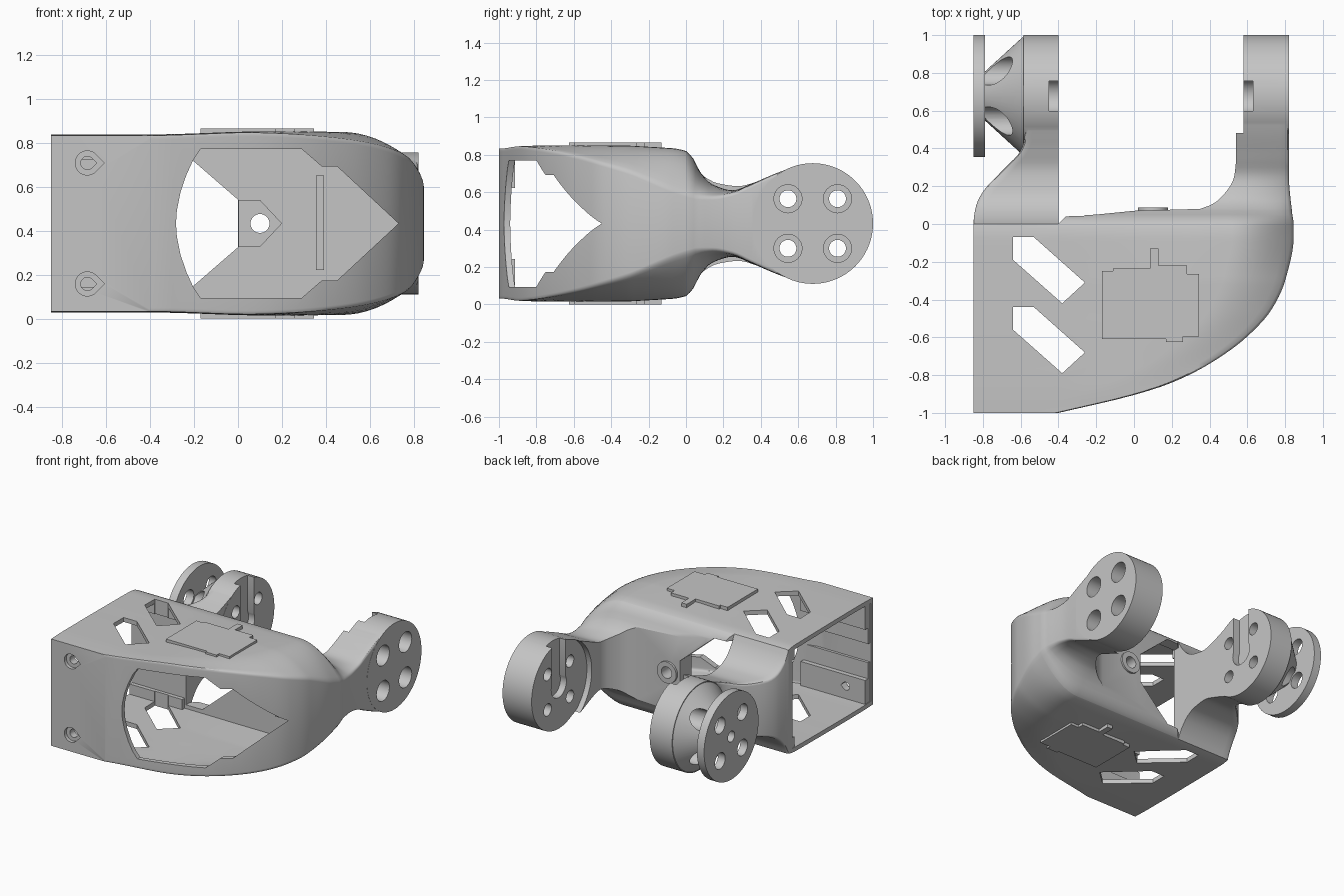
import bpy, bmesh, math
from mathutils import Matrix

cube = bpy.data.objects.get("Cube")
if cube:
    bpy.data.objects.remove(cube, do_unlink=True)

ZC = 0.4325             # mid height, the model is symmetric about it
HUB_Y, HUB_R = 0.6775, 0.3225

grey = bpy.data.materials.new("plain grey")
grey.use_nodes = True
grey.diffuse_color = (0.56, 0.56, 0.56, 1)
grey.node_tree.nodes["Principled BSDF"].inputs["Base Color"].default_value = (0.56, 0.56, 0.56, 1)


def make(name, bm):
    bmesh.ops.recalc_face_normals(bm, faces=bm.faces)
    mesh = bpy.data.meshes.new(name)
    bm.to_mesh(mesh)
    bm.free()
    mesh.materials.append(grey)
    ob = bpy.data.objects.new(name, mesh)
    bpy.context.collection.objects.link(ob)
    return ob


def prism(name, pts, axis, lo, hi):
    """Extrude a 2D outline along an axis from lo to hi."""
    place = {"x": lambda p, d: (d, p[0], p[1]),
             "y": lambda p, d: (p[0], d, p[1]),
             "z": lambda p, d: (p[0], p[1], d)}[axis]
    bm = bmesh.new()
    a = [bm.verts.new(place(p, lo)) for p in pts]
    b = [bm.verts.new(place(p, hi)) for p in pts]
    bm.faces.new(a)
    bm.faces.new(b)
    for i in range(len(pts)):
        j = (i + 1) % len(pts)
        bm.faces.new((a[i], a[j], b[j], b[i]))
    return make(name, bm)


def circle(u, v, r, n=40):
    return [(u + r * math.cos(2 * math.pi * i / n), v + r * math.sin(2 * math.pi * i / n)) for i in range(n)]


def teardrop(u, v, r, n=20):
    arc = [math.radians(45 + 270 * i / n) for i in range(n + 1)]
    return [(u + r * math.cos(a), v + r * math.sin(a)) for a in arc] + [(u + r * 1.414, v)]


def box(name, x, y, z):
    return prism(name, [(x[0], y[0]), (x[1], y[0]), (x[1], y[1]), (x[0], y[1])], "z", *z)


def mirrored(half):
    """Close a half outline, given above mid height, by mirroring it below."""
    return [(x, ZC + z) for x, z in half] + [(x, ZC - z) for x, z in reversed(half) if z]


def combine(target, other, mode="DIFFERENCE"):
    mod = target.modifiers.new(mode.lower(), "BOOLEAN")
    mod.operation, mod.object, mod.solver = mode, other, "EXACT"
    bpy.context.view_layer.objects.active = target
    bpy.ops.object.modifier_apply(modifier=mod.name)
    bpy.data.objects.remove(other, do_unlink=True)


def resample(rows, step=0.025):
    """Monotone smooth interpolation of station rows along y."""
    n = len(rows)
    sec = [[(q - p) / (b[0] - a[0]) for p, q in zip(a, b)] for a, b in zip(rows, rows[1:])]
    tan = [sec[0]] + [[2 * p * q / (p + q) if p * q > 0 else 0 for p, q in zip(a, b)]
                      for a, b in zip(sec, sec[1:])] + [sec[-1]]
    out = []
    for k in range(n - 1):
        h = rows[k + 1][0] - rows[k][0]
        m = max(1, math.ceil(h / step))
        for i in range(m):
            t = i / m
            row = [p * (1 + 2 * t) * (1 - t) ** 2 + q * t * t * (3 - 2 * t)
                   + h * (u * t * (1 - t) ** 2 - v * t * t * (1 - t))
                   for p, q, u, v in zip(rows[k], rows[k + 1], tan[k], tan[k + 1])]
            out.append([rows[k][0] + h * t] + row[1:])
    return out + [list(rows[-1])]


def crown(x, y):
    """Slight bulge of the top and bottom towards the middle of the body."""
    t = min(max((x + .4) / .5, 0), 1)
    return .014 * t * t * (3 - 2 * t) * min(max(-y / .3, 0), 1)


def loft(name, rows, w=0.33, r=0.018):
    """Rows are y, inner x, outer x, inner half height, outer half height."""
    bm = bmesh.new()
    rings = []
    for y, xi, xo, hi, ho in resample(rows):
        width = abs(xo - xi)
        s = 1 if xo > xi else -1
        far = min(w, width)
        ds = [0, 0.1 * r, 0.4 * r, r] + [r + (far - r) * i / 8 for i in range(1, 8)]
        ds += [far * .99 + (width - far * .99) * i / 6 for i in range(7)]
        top = []
        for d in ds:
            x = xo - s * d
            h = hi + (ho - hi) * (1 - min(d / w, 1)) ** 2 + crown(x, y)
            if d < r:
                h -= r - math.sqrt(r * r - (r - d) ** 2)
            top.append((x, h))
        rings.append([bm.verts.new((x, y, ZC + h)) for x, h in top]
                     + [bm.verts.new((x, y, ZC - h)) for x, h in reversed(top)])
    for a, b in zip(rings, rings[1:]):
        for i in range(len(a)):
            j = (i + 1) % len(a)
            bm.faces.new((a[i], a[j], b[j], b[i]))
    bm.faces.new(rings[0])
    bm.faces.new(rings[-1])
    return make(name, bm)


# Main body sweeping round into the long arm
stations = [
    (-1, -.85, -.4, .40, .40), (-.905, -.85, 0, .403, .40), (-.84, -.85, .2, .404, .395),
    (-.74, -.85, .4, .404, .38), (-.595, -.85, .6, .404, .35), (-.45, -.85, .73, .403, .31),
    (-.3, -.85, .8, .402, .265), (-.07, -.85, .845, .399, .18), (0, -.85, .845, .388, .16),
    (.001, -.4, .845, .3875, .1597), (.04, -.36, .84, .345, .15), (.05, -.2, .838, .325, .147),
    (.07, 0, .836, .287, .1455), (.08, .35, .835, .27, .145), (.14, .46, .828, .21, .145),
    (.25, .53, .82, .178, .165), (.35, .54, .82, .213, .21), (.48, .54, .82, .268, .268),
    (.59, .54, .82, .308, .308)]
body = loft("body_shell", stations)
hollow = [(y + .025, -.9, xo - .035, hi - .033, ho - .033) for y, xi, xo, hi, ho in stations if y < -.05]
combine(body, loft("hollow", hollow))

# Short arm, both round arm ends and the tapered hub
short_arm = [(0, -.85, .39), (.03, -.848, .33), (.1, -.835, .25), (.17, -.80, .215), (.28, -.70, .20),
             (.39, -.6, .228), (.45, -.58, .25), (.58, -.578, .30)]
combine(body, loft("short_arm", [(y, -.4, x, h, h) for y, x, h in short_arm]), "UNION")
combine(body, prism("long_arm_end", circle(HUB_Y, ZC, HUB_R, 72), "x", .56, .821), "UNION")
combine(body, prism("short_arm_end", circle(HUB_Y, ZC, HUB_R, 72), "x", -.585, -.399), "UNION")
bm = bmesh.new()
bmesh.ops.create_cone(bm, cap_ends=True, segments=72, radius1=.12, radius2=HUB_R - .002, depth=.22,
                      matrix=Matrix.Translation((-.69, HUB_Y, ZC)) @ Matrix.Rotation(math.pi / 2, 4, "Y"))
combine(body, make("hub", bm), "UNION")
combine(body, prism("arm_recess", circle(HUB_Y, ZC, HUB_R + .01, 72), "x", .5, .58))

# Disc on the short arm
disc = prism("horn_disc", circle(HUB_Y, ZC, HUB_R, 72), "x", -.85, -.79)
combine(disc, prism("centre_hole", circle(HUB_Y, ZC, .04), "x", -.9, -.7))

# Four bolt holes through both arm ends, counterbored outside
for sy in (-1, 1):
    for sz in (-1, 1):
        y, z = HUB_Y + sy * .1325, ZC + sz * .1325
        combine(body, prism("counterbore", circle(y, z, .075), "x", .7, .9))
        combine(body, prism("counterbore", circle(y, z, .075), "x", -.83, -.5))
        combine(body, prism("bolt_hole", circle(y, z, .045), "x", .5, .75))
        combine(body, prism("bolt_hole", circle(y, z, .045), "x", -.55, -.3))
        combine(disc, prism("disc_hole", circle(y, z, .06), "x", -.9, -.7))

# Slots in the inner faces of both arm ends
for x in ((.5, .63), (-.45, -.3)):
    combine(body, box("slot", x, (.597, .758), (ZC, .8)))
    combine(body, prism("slot_end", circle(HUB_Y, ZC, .09), "x", *x))

# Rails inside the front and back walls, boss and rib on the back wall
for s in (-1, 1):
    for x, y0, y1, z0, z1 in ((-.31, -.97, -.915, .19, .38), (-.31, -.97, -.95, .07, .2),
                              (-.41, -.075, -.02, .29, .38)):
        zs = sorted((ZC + s * z0, ZC + s * z1))
        combine(body, box("rail", (-.845, x), (y0, y1), zs), "UNION")
combine(body, prism("boss", circle(.1, ZC, .08), "y", .0, .088), "UNION")
pentagon = [(.2, 0), (.1, .107), (.002, .107)]
combine(body, prism("boss_plate", mirrored(pentagon), "y", -.07, .02), "UNION")
combine(body, box("inner_rib", (.355, .39), (-.07, .01), (.22, .65)), "UNION")

# Front window: rounded on one side, pointed on the other
window = [(.73, 0), (.45, .26), (.38, .26), (.29, .338), (-.17, .338), (-.203, .29), (-.235, .22),
          (-.262, .14), (-.278, .06), (-.282, 0)]
combine(body, prism("front_window", mirrored(window), "y", -1.1, -.2))

# Back opening and boss hole
combine(body, prism("back_opening", mirrored([(0, .108), (-.265, .338), (-.399, .338)]), "y", -.1, .2))
combine(body, prism("boss_hole", circle(.1, ZC, .043), "y", -.1, .2))

# Slanted windows through top and bottom
slant = [(-.64, -.07), (-.53, -.07), (-.26, -.31), (-.38, -.42), (-.64, -.19)]
for dy in (0, -.37):
    combine(body, prism("slanted_window", [(x, y + dy) for x, y in slant], "z", -.1, 1))

# Teardrop screw holes in the front wall
for z in (ZC - .275, ZC + .275):
    combine(body, prism("screw_recess", teardrop(-.685, z, .055), "y", -1.1, -.97))
    combine(body, prism("screw_hole", teardrop(-.685, z, .03), "y", -1.1, -.85))

# Notched plates on top and bottom
plate = [(-.17, -.61), (.17, -.61), (.17, -.625), (.26, -.625), (.26, -.595), (.345, -.595), (.345, -.265),
         (.28, -.265), (.28, -.22), (.13, -.22), (.13, -.13), (.085, -.13), (.085, -.235), (-.11, -.235),
         (-.11, -.25), (-.17, -.25)]
plates = [prism("top_plate", plate, "z", .825, .865), prism("bottom_plate", plate, "z", 0, .04)]

for ob in [body, disc] + plates:
    bpy.ops.object.select_all(action="DESELECT")
    ob.select_set(True)
    bpy.context.view_layer.objects.active = ob
    bpy.ops.object.shade_smooth_by_angle(angle=math.radians(30))
